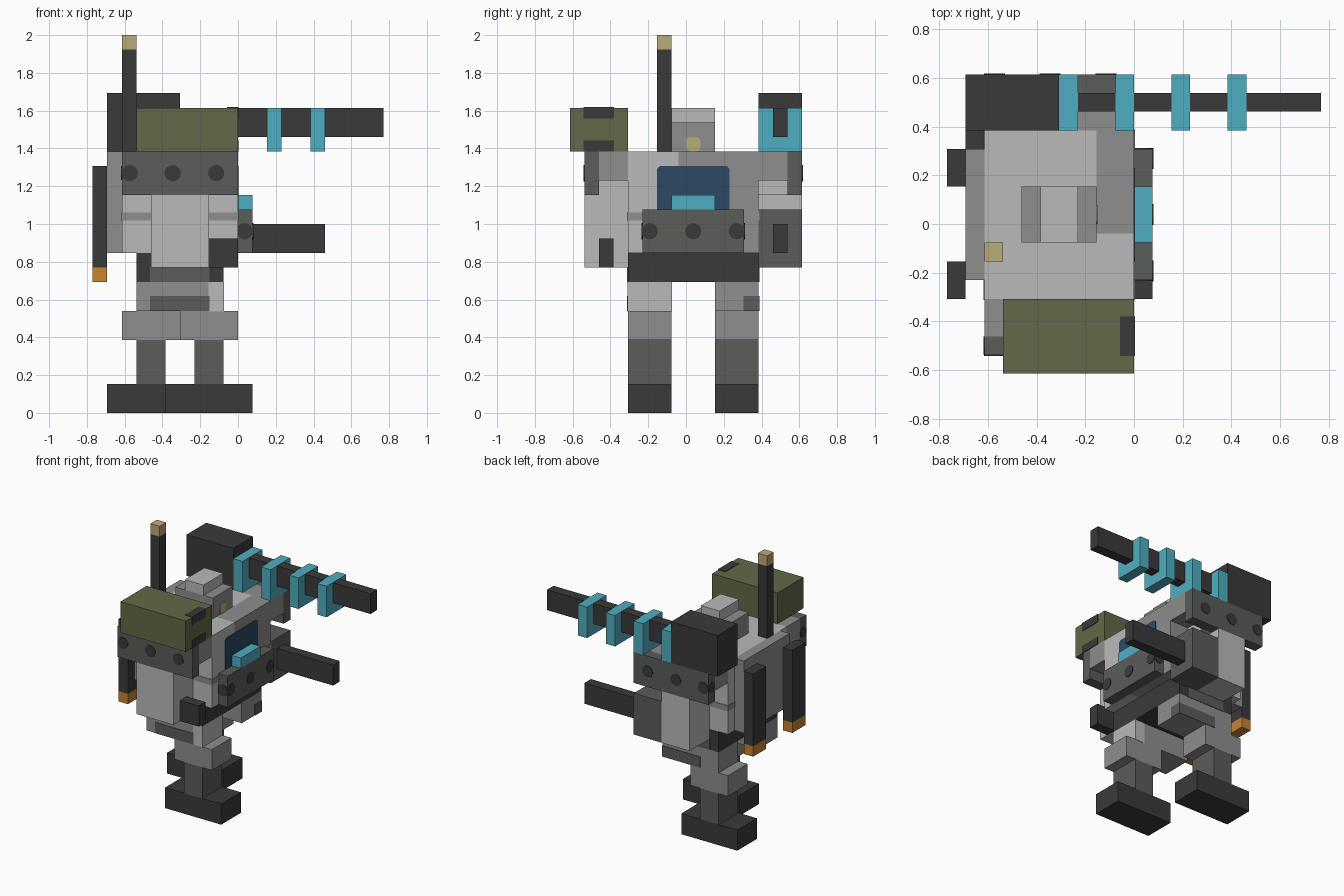
import bpy
import bmesh
import math
from mathutils import Matrix, Vector

if "Cube" in bpy.data.objects:
    bpy.data.objects.remove(bpy.data.objects["Cube"], do_unlink=True)

U = 1 / 13      # one block of the grid
E = 0.05        # how far painted plates stand out, in blocks


def linear(c):
    c /= 255
    return c / 12.92 if c <= 0.04045 else ((c + 0.055) / 1.055) ** 2.4


def material(name, r, g, b):
    m = bpy.data.materials.new(name)
    col = (linear(r), linear(g), linear(b), 1)
    m.use_nodes = True
    m.diffuse_color = col
    m.node_tree.nodes["Principled BSDF"].inputs["Base Color"].default_value = col
    return m


LIGHT = material("light grey", 186, 186, 186)
MID = material("mid grey", 142, 142, 142)
SLATE = material("slate grey", 90, 93, 90)
BLACK = material("charcoal", 58, 58, 58)
OLIVE = material("olive green", 98, 105, 72)
TEAL = material("teal", 79, 175, 193)
NAVY = material("navy glass", 44, 74, 99)
TAN = material("tan", 185, 172, 120)
ORANGE = material("orange", 200, 130, 52)


def finish(bm, name, mat):
    me = bpy.data.meshes.new(name)
    bm.to_mesh(me)
    bm.free()
    me.materials.append(mat)
    ob = bpy.data.objects.new(name, me)
    bpy.context.collection.objects.link(ob)
    return ob


def box(name, mat, x, y, z, grow=0.0):
    """Box given by its (low, high) block ranges."""
    bm = bmesh.new()
    bmesh.ops.create_cube(bm, size=1)
    for v in bm.verts:
        v.co = Vector([((lo + hi) / 2 + c * (hi - lo + 2 * grow)) * U
                       for c, (lo, hi) in zip(v.co, (x, y, z))])
    return finish(bm, name, mat)


def bolt(name, centre, axis, r=0.56):
    """Thin round bolt head facing along an axis."""
    bm = bmesh.new()
    rot = Vector(axis).to_track_quat('Z', 'Y').to_matrix().to_4x4()
    bmesh.ops.create_cone(bm, cap_ends=True, segments=16, radius1=r * U, radius2=r * U,
                          depth=2 * E * U,
                          matrix=Matrix.Translation(Vector(centre) * U) @ rot)
    return finish(bm, name, BLACK)


def panel(name, mat, x, y, z, r):
    """Thin rounded plate on a face pointing to +x."""
    bm = bmesh.new()
    pts = []
    corners = [(y[1] - r, z[1] - r), (y[0] + r, z[1] - r),
               (y[0] + r, z[0] + r), (y[1] - r, z[0] + r)]
    for k, (cy, cz) in enumerate(corners):
        for i in range(4):
            a = math.pi / 2 * (k + i / 3)
            pts.append((x * U, (cy + r * math.cos(a)) * U, (cz + r * math.sin(a)) * U))
    face = bm.faces.new([bm.verts.new(p) for p in pts])
    out = bmesh.ops.extrude_face_region(bm, geom=[face])
    for v in out["geom"]:
        if isinstance(v, bmesh.types.BMVert):
            v.co.x += E * U
    bmesh.ops.recalc_face_normals(bm, faces=bm.faces)
    return finish(bm, name, mat)


def flip(lo, hi, s):
    """Mirror a y range about the body's centre line when s is 1."""
    return (lo, hi) if s < 0 else (1 - hi, 1 - lo)


# Legs, mid-stride: one forward, one back
for s, tag, cx in ((-1, "forward", -2), (1, "rear", -6)):
    y = flip(-4, -1, s)
    box(tag + "_foot", BLACK, (cx - 3, cx + 3), y, (0, 2))
    box(tag + "_shin", SLATE, (cx - 1, cx + 1), y, (2, 5))
    box(tag + "_knee", MID, (cx - 2, cx + 2), y, (5, 7))
    box(tag + "_thigh", MID, (-7, -1), y, (7, 9))
box("forward_thigh_front_paint", LIGHT, (-2, -1), (-4, -1), (7, 9), E / 2)
box("forward_thigh_stripe", SLATE, (-6, -2), (-4, -3), (7.05, 8), E)
box("rear_thigh_stripe", SLATE, (-5, -1), (4, 5), (7.05, 8), E)

# Pelvis and belt
box("pelvis", BLACK, (-7, -1), (-4, 5), (9, 11))
for s in (-1, 1):
    y = flip(-4, -3.5, s)
    box("pelvis_side_patch", SLATE, (-6, -2), y, (9.05, 10), E)
box("belt", SLATE, (0, 1), (-3, 4), (11, 14))
for y in (-2.5, 0.5, 3.5):
    bolt("belt_bolt", (1, y, 12.5), (1, 0, 0))
for y, d in ((-3, -1), (4, 1)):
    bolt("belt_end_bolt", (0.45, y, 12.5), (0, d, 0))
box("belt_lamp", TEAL, (0, 1), (-1, 2), (14, 15))

# Torso with its two-tone front, window and side stripes
box("torso", LIGHT, (-8, -2), (-4, 5), (11, 18))
box("torso_front_light", LIGHT, (-2, 0), (-4, -0.5), (11, 18))
box("torso_front_mid", MID, (-2, 0), (-0.5, 5), (11, 18))
panel("window", NAVY, 0, (-2, 3), (13.6, 17), 0.3)
for s in (-1, 1):
    for x in ((-8, -6), (-2, 0)):
        box("torso_stripe", MID, x, flip(-4, -3, s), (13.3, 13.75), E)

# Backpack with exhaust tubes
box("backpack", MID, (-9, -8), (-3, 4), (11, 18))
for y in ((-4, -2), (2, 4)):
    box("exhaust_tube", BLACK, (-10, -9), y, (10, 17))
    box("exhaust_tip", ORANGE, (-10, -9), y, (9, 10))

# Head and antenna
box("head", MID, (-6, -2), (-1, 2), (18, 20))
box("head_cap", LIGHT, (-5, -3), (-1, 2), (20, 21))
panel("eye", TAN, -2, (0, 1), (18, 19), 0.3)
box("antenna", BLACK, (-8, -7), (-2, -1), (18, 25))
box("antenna_tip", TAN, (-8, -7), (-2, -1), (25, 26))

# Shoulders and bolted guards, the same on both sides
for s, tag in ((-1, "pod"), (1, "cannon")):
    box(tag + "_shoulder", MID, (-8, 0), flip(-6, -4, s), (16, 18))
    box(tag + "_shoulder_guard", SLATE, (-8, 0), flip(-7, -6, s), (15, 18))
    outer = -7 if s < 0 else 8
    for x in (-7.45, -4.5, -1.5):
        bolt(tag + "_guard_bolt", (x, outer, 16.5), (0, s, 0))
    bolt(tag + "_guard_end_bolt", (-8, outer - s * 0.5, 16.5), (-1, 0, 0), 0.48)
    box(tag + "_arm_top", LIGHT, (-6, -2), flip(-6, -4, s), (15, 16))

# Pod side: arm with a short gun and the green pod on top
box("pod_arm", LIGHT, (-6, -2), (-7, -4), (10, 15))
box("short_gun", BLACK, (-2, 0), (-6, -5), (10, 12))
box("shoulder_pod", OLIVE, (-7, 0), (-8, -4), (18, 21))
for z in ((18.05, 18.7), (20.3, 21)):
    box("pod_patch", BLACK, (-0.7, 0), (-7, -5), z, E)

# Cannon side: arm with a long gun
box("cannon_arm", LIGHT, (-6, -3), (5, 8), (10, 15))
box("cannon_hand", SLATE, (-3, 0), (5, 8), (10, 14))
box("long_gun", BLACK, (0, 6), (6, 7), (11, 13))

# Shoulder cannon with glowing rings
box("cannon_breech", BLACK, (-9, -4), (5, 8), (18, 22))
box("cannon_barrel", BLACK, (-4, 10), (6, 7), (19, 20.97))
for x in (-4, -1, 2, 5):
    box("cannon_ring", TEAL, (x, x + 1), (5, 8), (18, 21))
